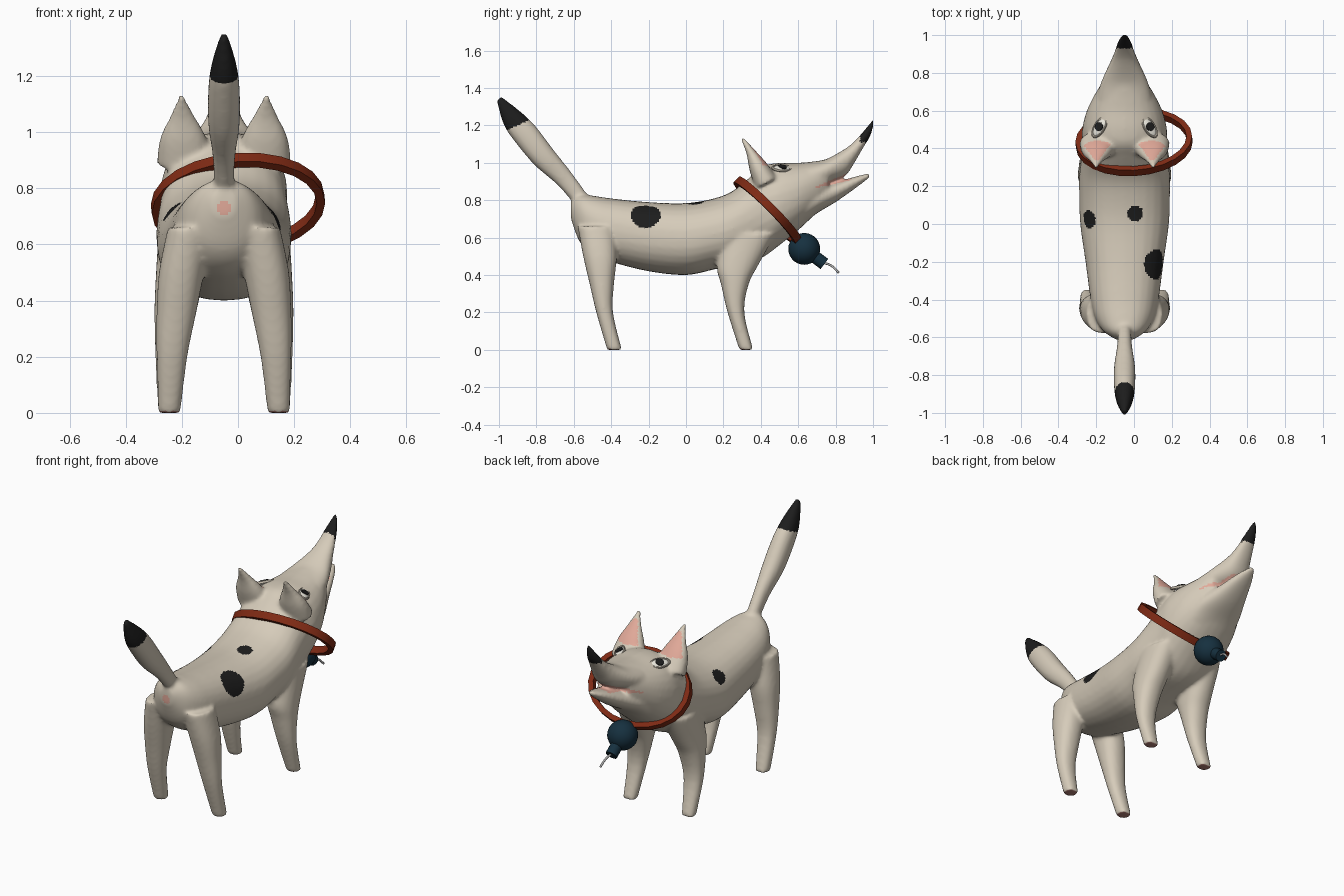
import bpy, bmesh, math
from mathutils import Vector
from mathutils.bvhtree import BVHTree

if "Cube" in bpy.data.objects:
    bpy.data.objects.remove(bpy.data.objects["Cube"])

AXIS = -0.05  # the animal's own centre line


def material(name, r, g, b):
    mat = bpy.data.materials.new(name)
    mat.use_nodes = True
    mat.diffuse_color = (r, g, b, 1)
    mat.node_tree.nodes["Principled BSDF"].inputs["Base Color"].default_value = (r, g, b, 1)
    return mat


cream = material("cream fur", .67, .6, .49)
black = material("black fur", .012, .012, .012)
pink = material("pink skin", .76, .4, .32)
pad = material("paw pad", .42, .2, .17)
red = material("collar red", .21, .023, .007)
navy = material("dark navy", .008, .03, .05)
grey = material("fuse grey", .45, .45, .45)
white = material("eye white", .8, .78, .7)


def activate(obj):
    bpy.ops.object.select_all(action='DESELECT')
    obj.select_set(True)
    bpy.context.view_layer.objects.active = obj


def finish(name, bm, *mats):
    bmesh.ops.recalc_face_normals(bm, faces=bm.faces)
    mesh = bpy.data.meshes.new(name)
    bm.to_mesh(mesh)
    bm.free()
    for mat in mats:
        mesh.materials.append(mat)
    obj = bpy.data.objects.new(name, mesh)
    bpy.context.collection.objects.link(obj)
    return obj


def smooth(obj, angle=40):
    activate(obj)
    bpy.ops.object.shade_smooth_by_angle(angle=math.radians(angle))


def resample(rows, steps=4):
    """Catmull-Rom interpolation of the section rows."""
    rows = [Vector(r) for r in rows]
    out = []
    for i in range(len(rows) - 1):
        b, c = rows[i], rows[i + 1]
        a, d = rows[max(i - 1, 0)], rows[min(i + 2, len(rows) - 1)]
        for k in range(steps):
            t = k / steps
            out.append(b + (c - a) * (t / 2) + (a * 2 - b * 5 + c * 4 - d) * (t * t / 2)
                       + (b * 3 - a - c * 3 + d) * (t ** 3 / 2))
    return out + [rows[-1]]


def loft(bm, rows, sides=28, power=.9):
    """Rows: centre x, y, z, half width along x, then the other half axis as (y, z)."""
    rings = []
    for x, y, z, rx, sy, sz in resample(rows):
        ring = []
        for k in range(sides):
            angle = math.tau * k / sides
            c, s = (math.copysign(abs(v) ** power, v) for v in (math.cos(angle), math.sin(angle)))
            ring.append(bm.verts.new((AXIS + x + c * rx, y + s * sy, z + s * sz)))
        rings.append(ring)
    for low, high in zip(rings, rings[1:]):
        for k in range(sides):
            n = (k + 1) % sides
            bm.faces.new((low[k], low[n], high[n], high[k]))
    bm.faces.new(rings[0])
    bm.faces.new(rings[-1])


def upright(rows):
    """Rows of (y, top, bottom, half width) as upright sections."""
    return [(0, y, (t + b) / 2, w, 0, (t - b) / 2) for y, t, b, w in rows]


def level(rows, side):
    """Rows of (z, back, front, inner, outer) as level sections."""
    return [(side * (i + o) / 2, (a + b) / 2, z, (o - i) / 2, (b - a) / 2, 0) for z, a, b, i, o in rows]


# Body, head, snout, jaw, tail, legs and ears, fused into one skin
bm = bmesh.new()
loft(bm, upright([
    (-.615, .79, .7, .04), (-.57, .83, .58, .11), (-.5, .825, .51, .155), (-.4, .81, .47, .18),
    (-.2, .79, .42, .207), (0, .785, .4, .235), (.15, .81, .43, .24), (.25, .85, .45, .24),
    (.35, .93, .47, .23), (.42, .985, .5, .225), (.5, 1, .56, .225), (.6, 1, .64, .2),
    (.7, 1.01, .735, .15), (.76, 1.02, .8, .11)]))
loft(bm, upright([
    (.66, 1, .83, .15), (.75, 1.02, .885, .125), (.85, 1.075, .93, .08), (.9, 1.115, 1, .058),
    (.95, 1.17, 1.085, .042), (.985, 1.215, 1.14, .025), (1.003, 1.235, 1.2, .014)]))
loft(bm, upright([
    (.64, .86, .68, .16), (.7, .865, .73, .145), (.8, .895, .79, .1), (.9, .925, .86, .06),
    (.98, .945, .92, .02)]))
loft(bm, [(0, -.55, .79, .035, .03, .03), (0, -.65, .915, .04, .038, .033),
          (0, -.76, 1.03, .056, .05, .042), (0, -.86, 1.155, .056, .055, .042),
          (0, -.93, 1.24, .044, .046, .034), (0, -1, 1.345, .014, .014, .01)])
for side in (-1, 1):
    loft(bm, level([(.66, -.58, -.38, .04, .2), (.5, -.55, -.37, .07, .232), (.35, -.515, -.385, .1, .24),
                    (.2, -.48, -.39, .13, .24), (0, -.422, -.342, .155, .235)], side))
    loft(bm, level([(.62, .2, .48, .06, .235), (.45, .165, .385, .08, .245), (.35, .187, .335, .1, .248),
                    (.2, .222, .312, .13, .245), (0, .285, .36, .155, .235)], side))
    loft(bm, [(side * .14, .43, .89, .1, .06, .03), (side * .145, .385, .98, .082, .045, .02),
              (side * .148, .345, 1.06, .042, .022, .01), (side * .152, .298, 1.135, .008, .008, .004)])
skin = finish("dog_skin", bm, cream, black, pink, pad)
activate(skin)
remesh = skin.modifiers.new("fuse", 'REMESH')
remesh.mode = 'VOXEL'
remesh.voxel_size = .01
relax = skin.modifiers.new("relax", 'SMOOTH')
relax.factor = .5
relax.iterations = 10
for modifier in ("fuse", "relax"):
    bpy.ops.object.modifier_apply(modifier=modifier)

# Coat markings, chosen by position on the skin
SPOTS = [(Vector((.12, -.215, .725)), .08), (Vector((.005, .055, .785)), .043),
         (Vector((-.24, .025, .72)), .047)]
RUMP = Vector((AXIS, -.605, .73))


def marking(p, normal):
    if p.y > .93 and p.z > 1.11 or p.y < -.6 and p.z - .45 * (p.y + .9) > 1.2:
        return 1
    if any((p - spot).length < radius for spot, radius in SPOTS):
        return 1
    if (p - RUMP).length < .025:
        return 2
    if p.z < .03 and normal.z < -.6:
        return 3
    # inner ears
    inset = abs(abs(p.x - AXIS) - .147)
    if p.y < .45 and .985 < p.z < 1.1 and normal.y > .3 and inset < .068 * (1.12 - p.z) / .13:
        return 2
    # lips and mouth
    if .68 < p.y < .88 and abs(p.z - .87 - .33 * (p.y - .7)) < .1 * (p.y - .66):
        return 2
    return 0


for poly in skin.data.polygons:
    poly.material_index = marking(poly.center, poly.normal)
smooth(skin, 60)

# Eyes set onto the head, with pupil plates and lids
bm = bmesh.new()
bm.from_mesh(skin.data)
tree = BVHTree.FromBMesh(bm)
bm.free()
for side, label in ((-1, "right"), (1, "left")):
    spot, normal, _, _ = tree.ray_cast(Vector((AXIS + side * .13, .512, 2)), Vector((0, 0, -1)))
    facing = (normal + Vector((0, .35, .3))).normalized()
    turn = facing.to_track_quat('Z', 'Y')

    def place(obj, name, mat, lift, scale):
        obj.name = name
        obj.rotation_mode = 'QUATERNION'
        obj.rotation_quaternion = turn
        obj.location = spot + facing * lift
        obj.scale = scale
        obj.data.materials.append(mat)
        smooth(obj)

    bpy.ops.mesh.primitive_uv_sphere_add(segments=24, ring_count=12, radius=1)
    place(bpy.context.object, label + "_eye", white, .003, (.055, .028, .014))
    bpy.ops.mesh.primitive_cylinder_add(vertices=12, radius=1, depth=1)
    place(bpy.context.object, label + "_pupil", black, .014, (.024, .023, .008))
    bpy.ops.mesh.primitive_torus_add(major_radius=1, minor_radius=.13, major_segments=28, minor_segments=8)
    place(bpy.context.object, label + "_eyelid", cream, .005, (.058, .03, .06))

# Collar: a tilted oval band
bm = bmesh.new()
across = Vector((1, .05, .06)).normalized()
rise = Vector((0, -.7, .7)).normalized()
width = across.cross(rise).normalized() * .022
centre = Vector((0, .435, .745))
segments = 24
rings = []
for k in range(segments):
    angle = math.tau * k / segments
    spoke = across * math.cos(angle), rise * math.sin(angle)
    outer = spoke[0] * .31 + spoke[1] * .235
    inner = spoke[0] * .28 + spoke[1] * .205
    rings.append([bm.verts.new(centre + v) for v in
                  (outer + width, outer - width, inner - width, inner + width)])
for k, ring in enumerate(rings):
    after = rings[(k + 1) % segments]
    for j in range(4):
        n = (j + 1) % 4
        bm.faces.new((ring[j], ring[n], after[n], after[j]))
smooth(finish("collar", bm, red), 30)

# Round charm with its neck and fuse
charm = Vector((-.02, .632, .54))
aim = Vector((0, .8, -.6))
bpy.ops.mesh.primitive_uv_sphere_add(segments=20, ring_count=14, radius=.085, location=charm)
ball = bpy.context.object
ball.name = "charm_ball"
bpy.ops.mesh.primitive_cylinder_add(vertices=12, radius=.034, depth=.07, location=charm + aim * .1)
neck = bpy.context.object
neck.name = "charm_neck"
neck.rotation_euler = aim.to_track_quat('Z', 'Y').to_euler()
for part in (ball, neck):
    part.data.materials.append(navy)
    smooth(part)

curve = bpy.data.curves.new("fuse_cord", 'CURVE')
curve.dimensions = '3D'
curve.bevel_depth = .006
curve.bevel_resolution = 2
curve.use_fill_caps = True
spline = curve.splines.new('BEZIER')
path = [aim * .12, Vector((.01, .145, -.09)), Vector((.02, .185, -.128))]
spline.bezier_points.add(len(path) - 1)
for point, offset in zip(spline.bezier_points, path):
    point.co = charm + offset
    point.handle_left_type = point.handle_right_type = 'AUTO'
curve.materials.append(grey)
bpy.context.collection.objects.link(bpy.data.objects.new("fuse_cord", curve))
